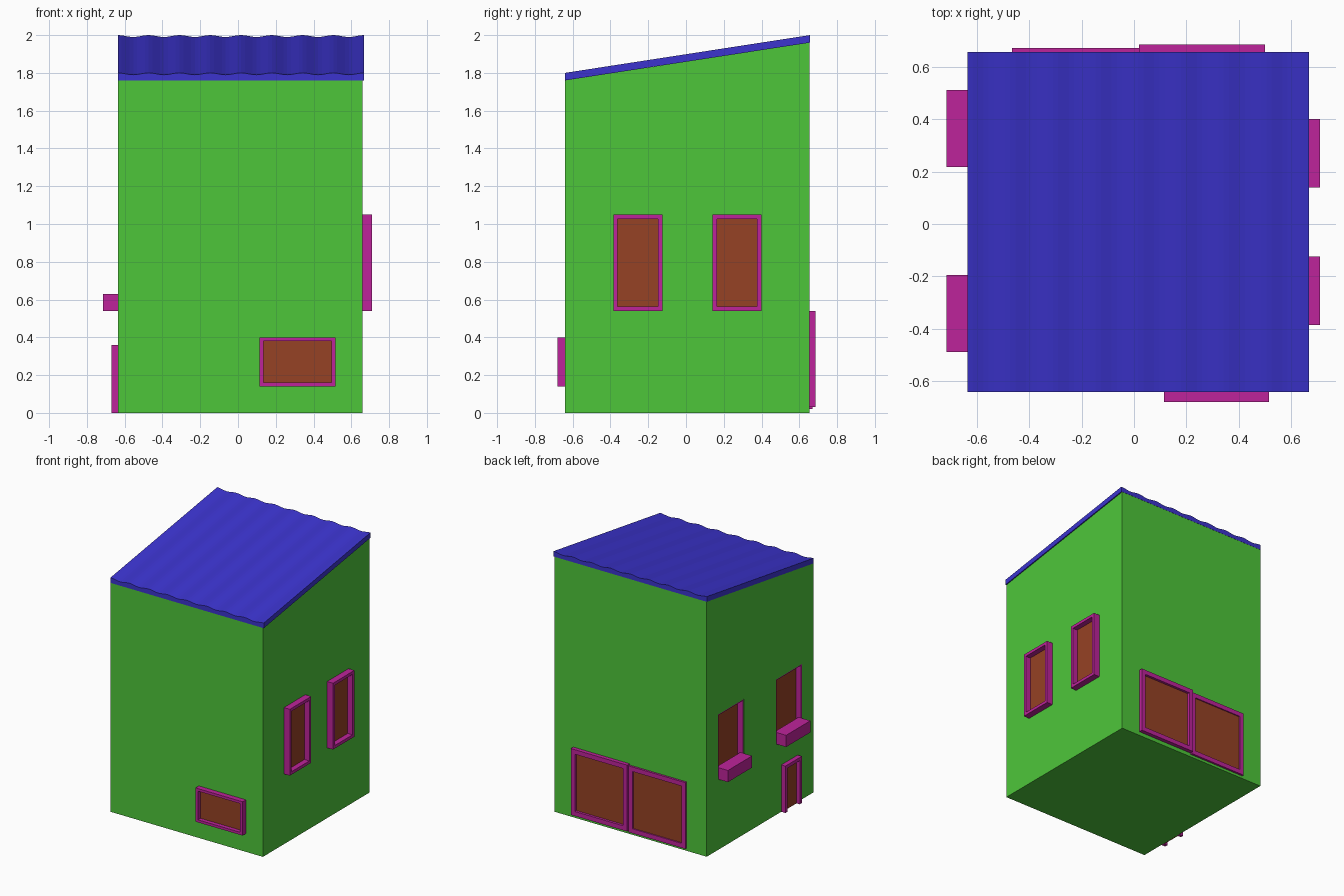
import bpy, bmesh, math

if "Cube" in bpy.data.objects:
    bpy.data.objects.remove(bpy.data.objects["Cube"])


def material(name, color):
    m = bpy.data.materials.new(name)
    m.use_nodes = True
    m.diffuse_color = (*color, 1)
    m.node_tree.nodes["Principled BSDF"].inputs["Base Color"].default_value = (*color, 1)
    return m


GREEN = material("wall green", (0.076, 0.565, 0.042))
BLUE = material("roof blue", (0.045, 0.034, 0.62))
MAGENTA = material("frame magenta", (0.515, 0.017, 0.328))
BROWN = material("pane brown", (0.305, 0.054, 0.018))

# Wall extents
X0, X1, Y0, Y1 = -0.635, 0.66, -0.64, 0.655
EAVE, RIDGE = 1.76, 1.96


def finish(name, bm, mat):
    bmesh.ops.recalc_face_normals(bm, faces=bm.faces)
    mesh = bpy.data.meshes.new(name)
    bm.to_mesh(mesh)
    bm.free()
    mesh.materials.append(mat)
    ob = bpy.data.objects.new(name, mesh)
    bpy.context.collection.objects.link(ob)
    return ob


def boxes(name, spans, mat):
    """One object made of boxes, each given as (x, y, z) ranges."""
    bm = bmesh.new()
    for span in spans:
        verts = bmesh.ops.create_cube(bm, size=1)["verts"]
        for v in verts:
            v.co = [(a + b) / 2 + c * (b - a) for (a, b), c in zip(span, v.co)]
    return finish(name, bm, mat)


def prism(name, profile, shift, mat):
    """Extrude a closed profile of points along a shift vector."""
    bm = bmesh.new()
    face = bm.faces.new([bm.verts.new(p) for p in profile])
    new = bmesh.ops.extrude_face_region(bm, geom=[face])["geom"]
    bmesh.ops.translate(bm, vec=shift, verts=[g for g in new if isinstance(g, bmesh.types.BMVert)])
    return finish(name, bm, mat)


def window(name, axis, inner, outer, u, z, bar, pane, sill=True):
    """Frame of bars between two depths on a wall, with a thin pane inside."""
    depth = tuple(sorted((inner, outer)))

    def span(d, us, zs):
        return (d, us, zs) if axis == "x" else (us, d, zs)

    low = z[0] + (bar if sill else 0)
    inner_z = (low, z[1] - bar)
    parts = [span(depth, u, (z[1] - bar, z[1])),
             span(depth, (u[0], u[0] + bar), inner_z),
             span(depth, (u[1] - bar, u[1]), inner_z)]
    if sill:
        parts.append(span(depth, u, (z[0], low)))
    boxes(name + "_frame", parts, MAGENTA)
    boxes(name + "_pane", [span((pane - 0.003, pane + 0.003), (u[0] + bar, u[1] - bar), inner_z)], BROWN)


# Walls: a block with a sloping top
walls = prism("walls", [(X0, Y0, 0), (X0, Y1, 0), (X0, Y1, RIDGE), (X0, Y0, EAVE)], (X1 - X0, 0, 0), GREEN)

# Roof: shallow corrugated sheet following the slope
RX0, RX1, STEPS = X0 - 0.001, 0.668, 64
crest = []
for i in range(STEPS + 1):
    x = RX0 + (RX1 - RX0) * i / STEPS
    crest.append((x, Y0 - 0.001, EAVE + 0.035 + 0.005 * math.cos(8 * math.tau * i / STEPS)))
profile = [(RX0, Y0 - 0.001, EAVE)] + crest + [(RX1, Y0 - 0.001, EAVE)]
prism("roof", profile, (0, Y1 - Y0 + 0.002, RIDGE - EAVE), BLUE)

# Left side: two tall windows with projecting frames
for tag, y in (("front", -0.255), ("back", 0.27)):
    window("left_%s_window" % tag, "x", X1 - 0.01, 0.71, (y - 0.13, y + 0.13), (0.54, 1.05), 0.023, X1 + 0.006)

# Front: one low wide window
window("front_window", "y", Y0, -0.68, (0.115, 0.515), (0.14, 0.40), 0.02, Y0 - 0.006)

# Right side: two recessed windows above deep ledges
for tag, y in (("front", -0.342), ("back", 0.365)):
    u, z = (y - 0.16, y + 0.155), (0.56, 1.04)
    cutter = boxes("%s_opening_cutter" % tag, [((X0 - 0.1, X0 + 0.06), u, z)], GREEN)
    cutter.hide_render = True
    cutter.hide_viewport = True
    cut = walls.modifiers.new("opening", "BOOLEAN")
    cut.operation = "DIFFERENCE"
    cut.solver = "EXACT"
    cut.object = cutter
    window("right_%s_window" % tag, "x", X0 + 0.06, X0 + 0.001, u, z, 0.008, X0 + 0.05)
    boxes("right_%s_ledge" % tag, [((-0.715, X0 + 0.02), (y - 0.147, y + 0.147), (0.54, 0.63))], MAGENTA)

# Right side: small door with a three-sided frame
window("right_door", "x", X0, -0.67, (-0.45, -0.25), (0, 0.36), 0.025, X0 - 0.004, sill=False)

# Back: two sliding door panels, one in front of the other
window("sliding_panel_outer", "y", Y1, 0.685, (0.02, 0.5), (0.03, 0.54), 0.035, Y1 + 0.008)
window("sliding_panel_inner", "y", Y1, 0.671, (-0.465, 0.02), (0.02, 0.53), 0.035, Y1 + 0.004)
